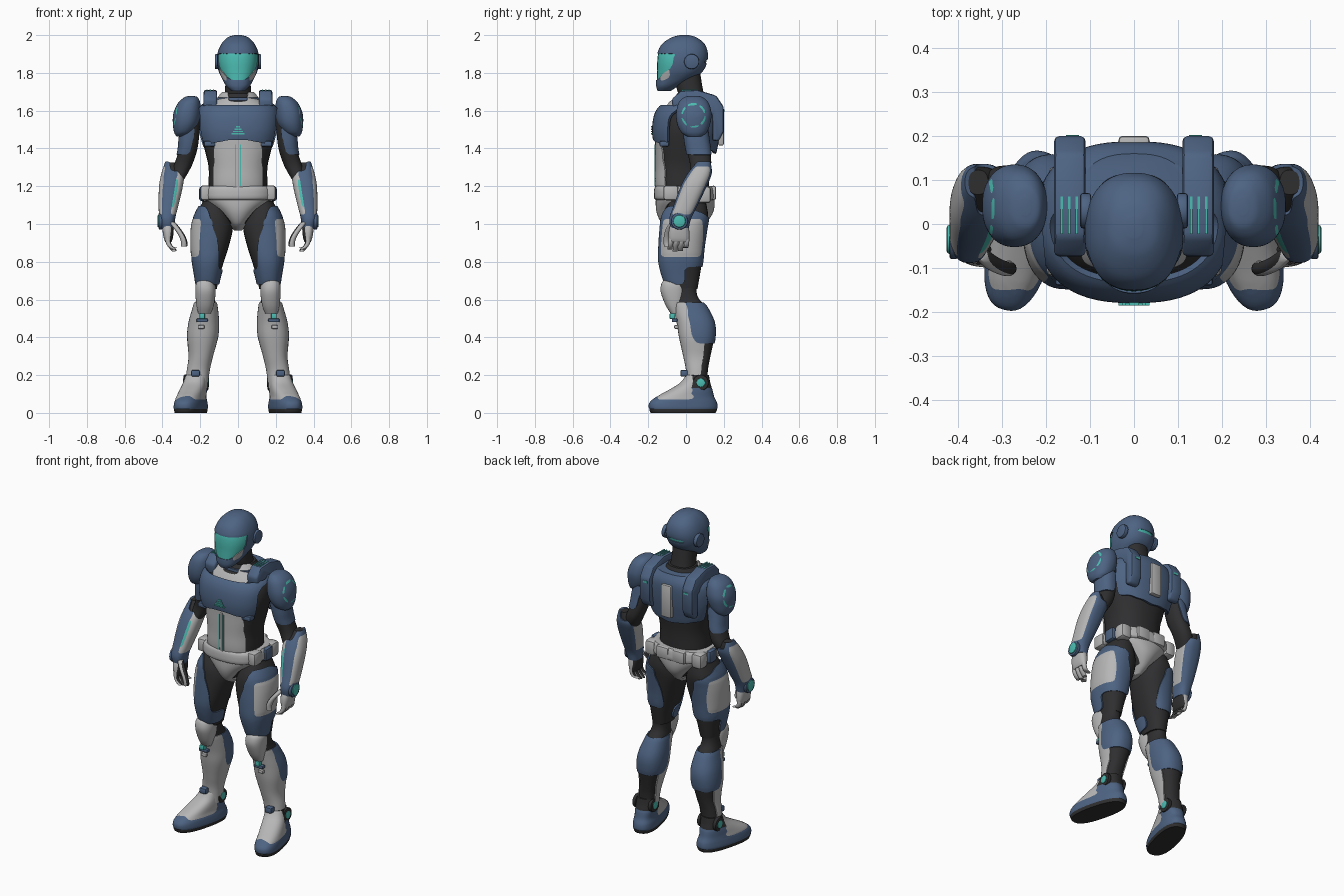
import bpy, bmesh, math
from mathutils import Vector

NAVY, GREY, DARK, TEAL = range(4)
MATS = []
for nm, c in (("navy armour", (0.075, 0.125, 0.225)), ("light grey armour", (0.47, 0.47, 0.47)),
              ("dark undersuit", (0.028, 0.028, 0.03)), ("teal glow", (0.07, 0.5, 0.44))):
    m = bpy.data.materials.new(nm)
    m.diffuse_color = (*c, 1)
    MATS.append(m)


def finish(name, bm, mirror=False, thick=0, bevel=0):
    """Turn a bmesh into an object with its modifiers."""
    me = bpy.data.meshes.new(name)
    for f in bm.faces:
        f.smooth = True
    bm.to_mesh(me)
    bm.free()
    for m in MATS:
        me.materials.append(m)
    ob = bpy.data.objects.new(name, me)
    bpy.context.collection.objects.link(ob)
    if thick:
        s = ob.modifiers.new("plate", 'SOLIDIFY')
        s.thickness, s.offset = thick, -1
    if bevel:
        b = ob.modifiers.new("bevel", 'BEVEL')
        b.width, b.segments = bevel, 2
    if mirror:
        ob.modifiers.new("mirror", 'MIRROR').use_mirror_merge = False
    ob.modifiers.new("sharp", 'EDGE_SPLIT').split_angle = math.radians(42)
    return ob


def spline(rows, steps):
    """Catmull-Rom through the ring rows."""
    out = []
    for i in range(len(rows) - 1):
        a, b, c, d = (rows[min(max(i + k, 0), len(rows) - 1)] for k in (-1, 0, 1, 2))
        for j in range(steps):
            t = j / steps
            out.append([0.5 * (2 * q + (r - p) * t + (2 * p - 5 * q + 4 * r - s) * t * t
                               + (3 * q - p - 3 * r + s) * t ** 3) for p, q, r, s in zip(a, b, c, d)])
    return out + [list(rows[-1])]


def loft(name, rings, rule, n=48, steps=6, p=2.3, yaw=0, skip=None, mirror=False, thick=0):
    """Skin horizontal rings (z, x0, x1, y0, y1); rule(centre, normal) gives the colour."""
    bm = bmesh.new()
    rows = []
    for z, x0, x1, y0, y1 in spline(sorted(rings), steps):
        row = []
        for k in range(n):
            t = 2 * math.pi * k / n
            c, s = math.cos(t), math.sin(t)
            x = (x1 - x0) / 2 * math.copysign(abs(c) ** (2 / p), c)
            y = (y1 - y0) / 2 * math.copysign(abs(s) ** (2 / p), s)
            row.append(bm.verts.new(((x0 + x1) / 2 + x * math.cos(yaw) - y * math.sin(yaw),
                                     (y0 + y1) / 2 + x * math.sin(yaw) + y * math.cos(yaw), z)))
        rows.append(row)
    for a, b in zip(rows, rows[1:]):
        for k in range(n):
            bm.faces.new((a[k], a[(k + 1) % n], b[(k + 1) % n], b[k]))
    bm.faces.new(rows[0][::-1])
    bm.faces.new(rows[-1])
    bm.normal_update()
    for f in bm.faces:
        f.material_index = rule(f.calc_center_median(), f.normal) if callable(rule) else rule
    if skip is not None:
        bmesh.ops.delete(bm, geom=[f for f in bm.faces if f.material_index == skip], context='FACES')
    # relax the stepped colour and plate borders into clean curves
    border = [e for e in bm.edges if len({f.material_index for f in e.link_faces}) > 1 or len(e.link_faces) == 1]
    near = {}
    for e in border:
        for v in e.verts:
            near.setdefault(v, []).append(e.other_vert(v))
    for _ in range(4):
        new = {v: v.co * 0.5 + (q[0].co + q[1].co) * 0.25 for v, q in near.items() if len(q) == 2}
        for v, co in new.items():
            v.co = co
    return finish(name, bm, mirror, thick)


def armoured(name, rings, rule, core=DARK, thick=0.009, mirror=False, **kw):
    """A plain inner body with raised plates wherever rule() is not the core colour."""
    zs = [r[0] for r in rings]
    mid, g = (min(zs) + max(zs)) / 2, thick * 0.8
    inner = [(mid + (z - mid) * 0.97, a + g, b - g, c + g, d - g) for z, a, b, c, d in rings]
    loft(name + "_core", inner, core, mirror=mirror, **{**kw, "n": 28, "steps": 3})
    loft(name + "_plates", rings, rule, skip=core, mirror=mirror, thick=thick, **kw)


def sym(*rows):
    return [(z, -w, w, a, b) for z, w, a, b in rows]


def block(name, loc, size, mat, bevel=0.008, mirror=True):
    bm = bmesh.new()
    bmesh.ops.create_cube(bm, size=1)
    for v in bm.verts:
        v.co = Vector(loc) + Vector([a * b for a, b in zip(v.co, size)])
    for f in bm.faces:
        f.material_index = mat
    finish(name, bm, mirror, bevel=bevel)


def prism(name, prof, x0, x1, mat, bevel=0.008):
    """Extrude a side (y, z) profile across x."""
    bm = bmesh.new()
    f = bm.faces.new([bm.verts.new((x0, y, z)) for y, z in prof])
    r = bmesh.ops.extrude_face_region(bm, geom=[f])
    for v in r["geom"]:
        if isinstance(v, bmesh.types.BMVert):
            v.co.x = x1
    bmesh.ops.recalc_face_normals(bm, faces=bm.faces)
    for f in bm.faces:
        f.material_index = mat
    finish(name, bm, True, bevel=bevel)


def disc(name, loc, r, depth, mat):
    """Round cap facing sideways."""
    bm = bmesh.new()
    bmesh.ops.create_cone(bm, cap_ends=True, segments=28, radius1=r, radius2=r, depth=depth)
    for v in bm.verts:
        v.co = Vector((v.co.z, v.co.x, v.co.y)) + Vector(loc)
    for f in bm.faces:
        f.material_index = mat
    finish(name, bm, True, bevel=min(0.006, depth * 0.4))


# ---- head: teal visor core under a navy helmet shell
def helmet(c, n):
    low = 1.765 + max(0, abs(c.x) - 0.045) * 1.0
    if c.y < -0.055 - (1.9 - c.z) * 0.35 and low < c.z < 1.9:
        return TEAL
    if c.y > 0.08 and 1.85 < c.z < 1.872 and abs(c.x) < 0.06:
        return TEAL
    if c.y < -0.085 and low - 0.03 < c.z <= low and abs(c.x) > 0.06:
        return GREY
    return NAVY


armoured("helmet", sym((1.705, 0.035, -0.15, -0.08), (1.73, 0.062, -0.158, -0.04), (1.77, 0.085, -0.158, 0.04),
                       (1.81, 0.103, -0.157, 0.09), (1.86, 0.112, -0.157, 0.113), (1.91, 0.107, -0.15, 0.115),
                       (1.955, 0.087, -0.125, 0.097), (1.988, 0.055, -0.075, 0.055), (2.0, 0.018, -0.03, 0.015)),
         helmet, core=TEAL, thick=0.006, n=64)
disc("ear_cap", (0.11, 0.03, 1.86), 0.04, 0.025, NAVY)
loft("neck", sym((1.58, 0.09, -0.06, 0.11), (1.66, 0.074, -0.035, 0.1), (1.72, 0.068, -0.05, 0.088),
                 (1.8, 0.065, -0.06, 0.075)), DARK, n=32, steps=3)


# ---- torso
def belly(c, n):
    if c.z < 1.47 and abs(c.x) < 0.128 and n.y < -0.2:
        return GREY
    if c.z > 1.61 and c.y < 0.0 and abs(c.x) < 0.12 and (c.z < 1.65 or abs(c.x) > 0.05):
        return GREY
    return DARK


armoured("torso", sym((1.1, 0.16, -0.14, 0.13), (1.2, 0.163, -0.163, 0.13), (1.3, 0.163, -0.163, 0.132),
                      (1.4, 0.185, -0.163, 0.145), (1.5, 0.205, -0.16, 0.16), (1.58, 0.2, -0.13, 0.165),
                      (1.63, 0.165, -0.1, 0.155), (1.665, 0.115, -0.075, 0.13), (1.7, 0.09, -0.05, 0.115)), belly)


def chest(c, n):
    if n.y < 0:
        ok = c.z > 1.455 - abs(c.x) * 0.2 and c.z < 1.63 and n.x ** 2 < 0.75
    else:
        ok = c.z > 1.37 + abs(c.x) * 0.15 and n.x ** 2 < 0.8
    return NAVY if ok else DARK


loft("chest_armour", sym((1.35, 0.175, -0.16, 0.155), (1.42, 0.2, -0.172, 0.17), (1.5, 0.22, -0.18, 0.183),
                         (1.58, 0.22, -0.168, 0.188), (1.63, 0.195, -0.135, 0.182), (1.67, 0.13, -0.07, 0.16)),
     chest, p=2.5, n=64, skip=DARK, thick=0.02)
block("back_plate", (0, 0.185, 1.515), (0.07, 0.03, 0.2), GREY, mirror=False)
block("under_chest_clip", (0.15, -0.115, 1.425), (0.06, 0.05, 0.03), NAVY)
for i in range(4):
    block("chest_light", (0, -0.18, 1.478 + i * 0.012), (0.07 - i * 0.016, 0.01, 0.007), TEAL, 0, False)
block("belly_light", (0.014, -0.163, 1.31), (0.006, 0.008, 0.22), TEAL, 0)
block("belly_groove", (0, -0.161, 1.3), (0.014, 0.008, 0.26), GREY, 0, False)
prism("shoulder_strap", [(-0.07, 1.6), (-0.075, 1.66), (-0.03, 1.705), (0.06, 1.71), (0.16, 1.68), (0.2, 1.62),
                         (0.2, 1.49), (0.175, 1.44), (0.14, 1.44), (0.14, 1.58), (0.04, 1.62)], 0.11, 0.182, NAVY, 0.012)
for x in (0.13, 0.147, 0.164):
    block("strap_light", (x, 0.02, 1.708), (0.006, 0.085, 0.008), TEAL, 0)
block("pack_light", (0.14, 0.2, 1.6), (0.03, 0.006, 0.012), TEAL, 0)


# ---- hips and belt
def pelvis(c, n):
    return GREY if c.z > 1.12 or abs(n.y) > 0.45 or c.z < 1.0 else DARK


armoured("pelvis", sym((0.965, 0.02, -0.07, 0.05), (1.0, 0.05, -0.125, 0.1), (1.06, 0.105, -0.155, 0.143),
                       (1.13, 0.178, -0.16, 0.152), (1.2, 0.18, -0.15, 0.14)), pelvis, p=2.2)
loft("belt", sym((1.128, 0.18, -0.16, 0.148), (1.14, 0.192, -0.17, 0.158), (1.185, 0.19, -0.168, 0.154),
                 (1.2, 0.178, -0.16, 0.146)), GREY, p=2.5, steps=3)
block("front_pouch", (0.172, -0.08, 1.165), (0.055, 0.08, 0.08), GREY, 0.015)
block("hip_pouch", (0.188, 0.02, 1.16), (0.035, 0.07, 0.075), NAVY, 0.012)
block("rear_pouch", (0.16, 0.095, 1.155), (0.07, 0.075, 0.09), GREY, 0.018)
block("back_pouch", (0.055, 0.145, 1.165), (0.085, 0.03, 0.075), GREY, 0.012)


# ---- legs
def thigh(c, n):
    if c.x < 0.1 + max(0, c.z - 0.88) * 0.3 and c.z > 0.76 or c.z > 1.1 - max(0, c.y) * 0.5:
        return DARK
    if c.z < 0.685 or (n.y > 0.1 and c.z < 0.77):
        return DARK
    return GREY if n.x > 0.55 and 0.83 < c.z < 1.025 and c.y < 0.09 else NAVY


armoured("thigh", [(1.13, 0.06, 0.19, -0.09, 0.11), (1.05, 0.035, 0.232, -0.13, 0.125), (0.98, 0.02, 0.25, -0.14, 0.115),
                   (0.88, 0.042, 0.252, -0.147, 0.1), (0.8, 0.067, 0.245, -0.147, 0.092),
                   (0.72, 0.09, 0.232, -0.128, 0.08), (0.65, 0.105, 0.222, -0.1, 0.068)], thigh, mirror=True)


def shin(c, n):
    if c.z > 0.585:
        return DARK
    if c.z > 0.36 and c.y > (0.58 - c.z) * 0.2:
        return NAVY
    return DARK if c.z <= 0.36 and n.y > 0.25 else GREY


armoured("lower_leg", [(0.71, 0.11, 0.222, -0.095, 0.07), (0.63, 0.117, 0.224, -0.085, 0.065),
                       (0.56, 0.107, 0.24, -0.07, 0.115), (0.48, 0.1, 0.262, -0.05, 0.153),
                       (0.4, 0.105, 0.27, -0.037, 0.157), (0.3, 0.132, 0.262, -0.015, 0.137),
                       (0.22, 0.15, 0.272, 0.0, 0.123), (0.13, 0.16, 0.28, 0.0, 0.12)], shin, mirror=True)
loft("kneecap", [(0.525, 0.145, 0.21, -0.08, -0.02), (0.57, 0.128, 0.22, -0.108, -0.01), (0.64, 0.118, 0.226, -0.134, 0.0),
                 (0.685, 0.125, 0.222, -0.13, -0.01), (0.705, 0.145, 0.2, -0.115, -0.04)], GREY, n=32, steps=4, mirror=True)
block("knee_light", (0.19, -0.072, 0.512), (0.03, 0.03, 0.03), TEAL, 0.005)
block("knee_clip", (0.19, -0.06, 0.49), (0.06, 0.03, 0.02), NAVY, 0.006)
block("shin_notch", (0.195, -0.05, 0.455), (0.035, 0.025, 0.02), GREY, 0.005)
block("ankle_clip", (0.225, -0.01, 0.21), (0.045, 0.04, 0.035), NAVY, 0.008)


def boot(c, n):
    if c.z < 0.02:
        return DARK
    if c.y < 0.035 and -0.15 < c.y and c.z > 0.068 and n.y < 0.5:
        return GREY
    return DARK if c.z > 0.135 else NAVY


loft("boot", [(0, 0.18, 0.32, -0.19, 0.16), (0.025, 0.175, 0.325, -0.2, 0.17), (0.055, 0.177, 0.322, -0.196, 0.167),
              (0.085, 0.18, 0.314, -0.16, 0.152), (0.12, 0.172, 0.302, -0.095, 0.142), (0.16, 0.165, 0.287, -0.03, 0.128),
              (0.2, 0.162, 0.275, 0.0, 0.12)], boot, p=2.5, yaw=math.radians(14), mirror=True)
for x in (0.277, 0.168):
    disc("ankle_joint", (x, 0.078, 0.16), 0.042, 0.022, DARK)
    disc("ankle_light", (x, 0.078, 0.16), 0.024, 0.03, TEAL)


# ---- arms
def pauldron(c, n):
    a = math.atan2(c.z - 1.575, c.y - 0.04) * 6 / math.pi
    r = math.hypot(c.y - 0.04, c.z - 1.575)
    return TEAL if 0.056 < r < 0.066 and n.x > 0.3 and a % 2 > 0.35 else NAVY


loft("shoulder_pad", [(1.462, 0.28, 0.325, 0.01, 0.08), (1.485, 0.24, 0.338, -0.025, 0.11), (1.53, 0.21, 0.345, -0.047, 0.128),
                      (1.585, 0.198, 0.342, -0.052, 0.135), (1.64, 0.2, 0.318, -0.04, 0.12),
                      (1.67, 0.213, 0.285, -0.012, 0.09), (1.678, 0.235, 0.26, 0.02, 0.06)],
     pauldron, n=72, steps=8, p=2.2, mirror=True)


def upper_arm(c, n):
    return NAVY if 1.37 < c.z < 1.52 and n.x > -0.35 + (1.46 - c.z) * 2 else DARK


armoured("upper_arm", [(1.57, 0.19, 0.3, -0.02, 0.11), (1.45, 0.2, 0.315, -0.012, 0.125), (1.38, 0.212, 0.323, 0.0, 0.135),
                       (1.3, 0.24, 0.35, 0.015, 0.14), (1.22, 0.285, 0.375, 0.0, 0.11)], upper_arm, mirror=True)


def forearm(c, n):
    if c.z > 1.285 and n.x < 0.1:
        return DARK
    if n.x > 0.6 and 1.05 < c.z < 1.305:
        return GREY
    if -0.5 < n.x < -0.25 and n.y < 0 and 1.09 < c.z < 1.24:
        return TEAL
    return GREY if n.x <= -0.25 and n.y < 0.4 and 1.05 < c.z else NAVY


armoured("forearm", [(1.33, 0.325, 0.385, 0.06, 0.13), (1.27, 0.288, 0.405, 0.01, 0.137), (1.2, 0.292, 0.418, -0.028, 0.11),
                     (1.1, 0.315, 0.42, -0.065, 0.062), (1.03, 0.332, 0.417, -0.088, 0.028),
                     (0.98, 0.337, 0.405, -0.082, 0.015)], forearm, p=2.5, mirror=True)
disc("wrist_mount", (0.41, -0.035, 1.015), 0.045, 0.02, NAVY)
disc("wrist_light", (0.414, -0.035, 1.015), 0.033, 0.024, TEAL)


def glove(c, n):
    return DARK if n.x < -0.5 else GREY


loft("palm", [(1.01, 0.345, 0.4, -0.075, 0.01), (0.97, 0.34, 0.4, -0.09, 0.017), (0.925, 0.345, 0.393, -0.092, 0.018),
              (0.905, 0.352, 0.385, -0.085, 0.012)], glove, n=28, steps=3, p=2.6, mirror=True)


def finger(name, pts, r):
    loft(name, [(z, x - r, x + r, y - r, y + r) for x, y, z in pts], glove, n=14, steps=3, p=2, mirror=True)


for i, tip in enumerate((0.868, 0.858, 0.862, 0.878)):
    y = -0.08 + i * 0.028
    finger("finger", [(0.37, y, 0.94), (0.37, y, 0.905), (0.357, y - 0.003, 0.88), (0.335, y - 0.006, tip - 0.004)], 0.0135)
finger("thumb", [(0.35, -0.065, 1.01), (0.325, -0.088, 0.98), (0.298, -0.1, 0.94), (0.285, -0.102, 0.905), (0.285, -0.1, 0.88)], 0.017)
